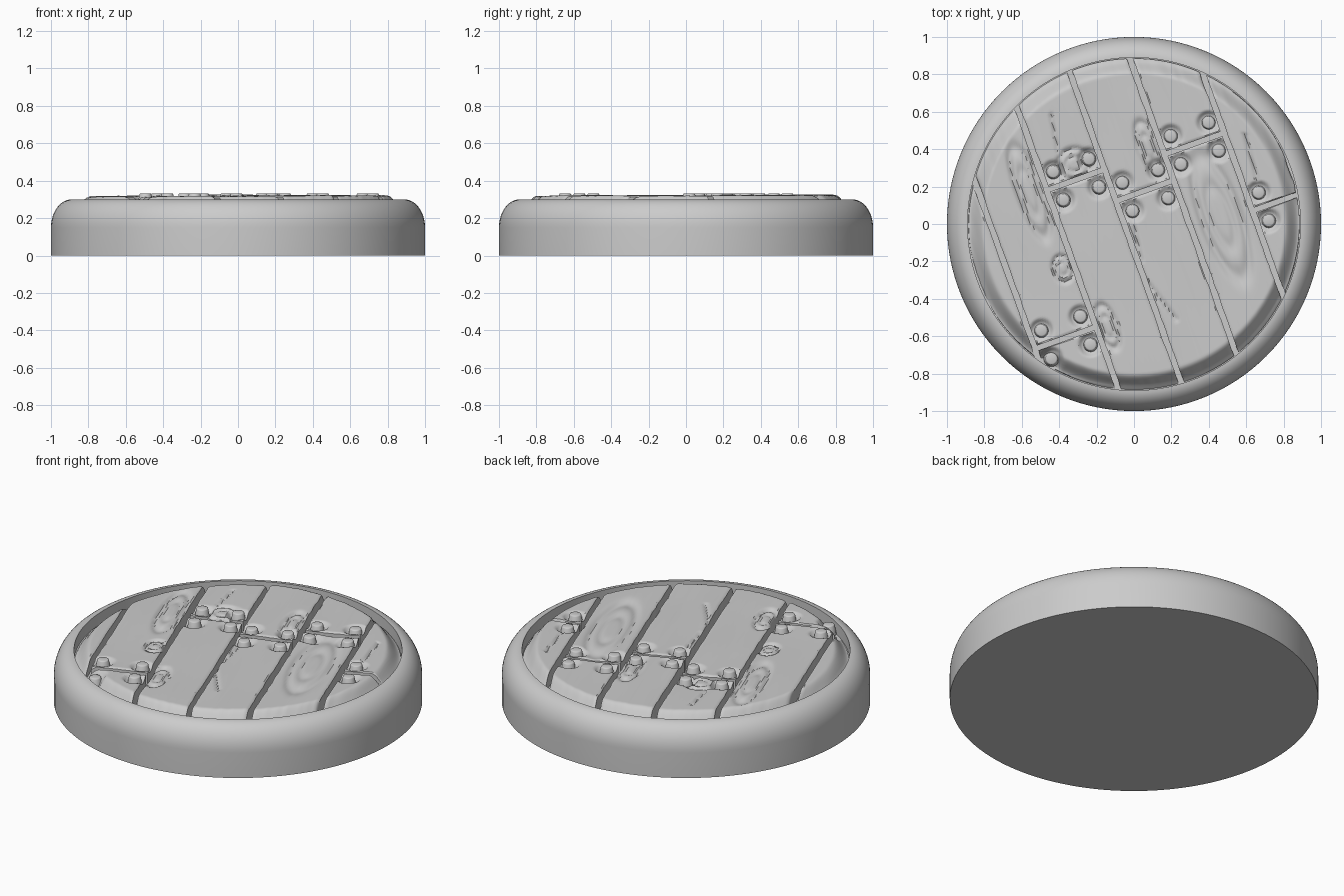
import bpy, bmesh, math
from mathutils import Vector, noise

cube = bpy.data.objects.get("Cube")
if cube:
    bpy.data.objects.remove(cube)

TILT = math.atan(0.36)      # planks are turned about z
R = 0.885                   # radius of the planked area
FLOOR = 0.23                # bottom of the gaps
GAP = 0.013                 # half the gap between planks
STEP = 0.011                # mesh spacing on the planks

grey = bpy.data.materials.new("stone_grey")
grey.use_nodes = True
grey.diffuse_color = (0.6, 0.6, 0.6, 1)
grey.node_tree.nodes["Principled BSDF"].inputs["Base Color"].default_value = (0.6, 0.6, 0.6, 1)


def finish(bm, name, angle=35, turn=0.0):
    bmesh.ops.remove_doubles(bm, verts=bm.verts, dist=0.0002)
    bmesh.ops.recalc_face_normals(bm, faces=bm.faces)
    mesh = bpy.data.meshes.new(name)
    bm.to_mesh(mesh)
    bm.free()
    ob = bpy.data.objects.new(name, mesh)
    bpy.context.collection.objects.link(ob)
    mesh.materials.append(grey)
    ob.rotation_euler.z = turn
    bpy.ops.object.select_all(action='DESELECT')
    ob.select_set(True)
    bpy.context.view_layer.objects.active = ob
    bpy.ops.object.shade_smooth_by_angle(angle=math.radians(angle))
    return ob


# Round base with a soft shoulder and a recess
profile = [(0, 0), (1, 0)]
for i in range(13):
    a = math.radians(90 * i / 12)
    profile.append((0.89 + 0.11 * math.cos(a), 0.15 + 0.15 * math.sin(a)))
profile += [(0.89, FLOOR), (0, FLOOR)]
bm = bmesh.new()
verts = [bm.verts.new((x, 0, z)) for x, z in profile]
edges = [bm.edges.new(pair) for pair in zip(verts, verts[1:])]
bmesh.ops.spin(bm, geom=verts + edges, cent=(0, 0, 0), axis=(0, 0, 1),
               angle=math.tau, steps=128, use_merge=True)
finish(bm, "round_base", 40)

# Plank edges across, and the butt joint of each plank along its length
lines = [-0.88, -0.724, -0.377, -0.049, 0.279, 0.619, 0.88]
joints = [None, -0.449, 0.328, 0.148, 0.295, -0.148]
levels = [0.314, 0.318, 0.316, 0.324, 0.322, 0.322]

# Knots: centre across, centre along, half width, half length
knots = [(-0.469, 0.35, 0.065, 0.25), (-0.439, -0.097, 0.05, 0.07),
         (-0.193, 0.41, 0.085, 0.08), (-0.318, -0.47, 0.05, 0.12),
         (0.21, 0.36, 0.05, 0.14), (0.45, -0.12, 0.10, 0.34)]
# Splits in the wood: start and end
splits = [((-0.04, -0.31), (0.04, -0.56)), ((0.0, 0.0), (-0.03, -0.2)),
          ((0.72, 0.25), (0.70, 0.0)), ((-0.22, 0.7), (-0.25, 0.5))]

nails = []
for i, j in enumerate(joints):
    if j is None:
        continue
    across = [lines[i] + 0.065]
    if i < 5:
        across.append(lines[i + 1] - 0.06)
    nails += [(u, j + s * 0.08) for u in across for s in (-1, 1)]


def smooth(t):
    t = min(max(t, 0), 1)
    return t * t * (3 - 2 * t)


def split_distance(u, v, a, b):
    p, a, b = Vector((u, v)), Vector(a), Vector(b)
    t = min(max((p - a).dot(b - a) / (b - a).length_squared, 0), 1)
    return (p - a.lerp(b, t)).length


def height(u, v, level, seed):
    """Worn wood: grain, knots, splits, nail dents and a rounded outer edge."""
    z = level + 0.005 * noise.noise((u * 5, v * 2, seed))
    z += 0.0025 * noise.noise((u * 35, v * 1.5, seed))
    for cu, cv, w, l in knots:
        rho = math.hypot((u - cu) / w, (v - cv) / l)
        if rho < 1.6:
            z -= 0.014 * math.exp(-((rho - 1) / 0.16) ** 2)
            z -= 0.008 * math.exp(-((rho - 0.5) / 0.13) ** 2)
    for a, b in splits:
        z -= 0.012 * math.exp(-(split_distance(u, v, a, b) / 0.008) ** 2)
    for nu, nv in nails:
        d = math.hypot(u - nu, v - nv)
        if d < 0.1:
            z -= 0.022 * (1 - smooth((d - 0.04) / 0.03))
    return z - 0.075 * smooth((math.hypot(u, v) - 0.80) / 0.085)


def plank(name, u0, u1, v0, v1, level, seed):
    """Grid between two lines, trimmed by the circle, with a skirt to the floor."""
    bm = bmesh.new()
    cols = max(4, round((u1 - u0) / STEP))
    rows = max(6, round((min(v1, R) - max(v0, -R)) / STEP))
    grid = []
    for c in range(-1, cols + 2):
        u = u0 + (u1 - u0) * min(max(c, 0), cols) / cols
        chord = math.sqrt(R * R - u * u)
        lo, hi = max(v0, -chord), min(v1, chord)
        column = []
        for r in range(-1, rows + 2):
            v = lo + (hi - lo) * min(max(r, 0), rows) / rows
            skirt = c in (-1, cols + 1) or r in (-1, rows + 1)
            # worn long edges wander a little
            side = (c >= cols) - (c <= 0)
            uu = u - side * 0.006 * abs(noise.noise((seed, v * 9, side)))
            z = FLOOR - 0.005 if skirt else height(u, v, level, seed)
            if not skirt and (c in (0, cols) or r in (0, rows)):
                z -= 0.006
            column.append(bm.verts.new((uu, v, z)))
        grid.append(column)
    for a, b in zip(grid, grid[1:]):
        for r in range(len(a) - 1):
            bm.faces.new((a[r], b[r], b[r + 1], a[r + 1]))
    finish(bm, name, 40, TILT)


for i, j in enumerate(joints):
    u0 = lines[i] + (GAP if i > 0 else 0)
    u1 = lines[i + 1] - (GAP if i < 5 else 0)
    if j is None:
        plank(f"plank_{i + 1}", u0, u1, -1, 1, levels[i], i + 0.3)
        continue
    plank(f"plank_{i + 1}_back", u0, u1, j + GAP, 1, levels[i], i + 0.3)
    reach = math.sqrt(R * R - (j - GAP) ** 2) - 0.003
    plank(f"plank_{i + 1}_front", u0, min(u1, reach), -1, j - GAP, levels[i] - 0.003, i + 0.7)

# Tapered nail heads at the joints
for n, (u, v) in enumerate(nails):
    bm = bmesh.new()
    bmesh.ops.create_cone(bm, cap_ends=True, segments=20, radius1=0.042, radius2=0.031, depth=0.06)
    top = [e for e in bm.edges if all(w.co.z > 0 for w in e.verts)]
    bmesh.ops.bevel(bm, geom=top, offset=0.006, segments=2, affect='EDGES', profile=0.5)
    edge_drop = 0.06 * smooth((math.hypot(u, v) - 0.80) / 0.085)
    bmesh.ops.translate(bm, verts=bm.verts, vec=(u, v, 0.302 - edge_drop))
    finish(bm, f"nail_{n + 1}", 40, TILT)
